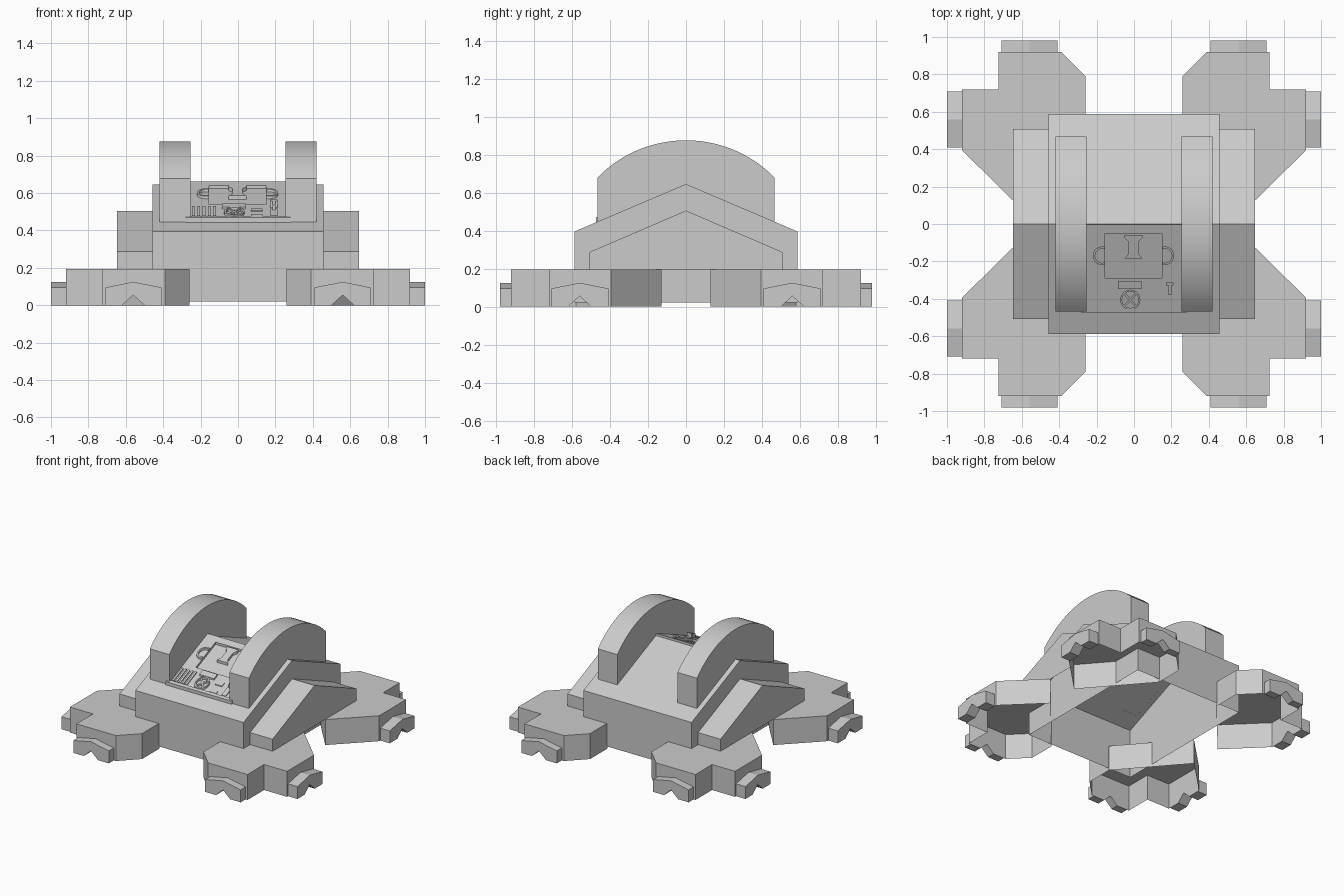
import bpy, bmesh, math

if "Cube" in bpy.data.objects:
    bpy.data.objects.remove(bpy.data.objects["Cube"])

SLOPE = 0.25 / 0.585


def roof(y):
    return 0.645 - SLOPE * abs(y)


def finish(name, bm, mirror=None):
    bmesh.ops.remove_doubles(bm, verts=bm.verts, dist=0.0001)
    bmesh.ops.recalc_face_normals(bm, faces=bm.faces)
    me = bpy.data.meshes.new(name)
    bm.to_mesh(me)
    bm.free()
    ob = bpy.data.objects.new(name, me)
    bpy.context.collection.objects.link(ob)
    if mirror:
        m = ob.modifiers.new("mirror", 'MIRROR')
        m.use_axis = mirror
        m.use_clip = False
        m.use_mirror_merge = False
    return ob


def face(bm, pts):
    bm.faces.new([bm.verts.new(p) for p in pts])


def extrude(bm, prof, a, b, put, skip=(), caps=(True, True)):
    """Sweep a 2D profile between a and b; put(u, v, w) gives the 3D point."""
    n = len(prof)
    for i in range(n):
        if i not in skip:
            p, q = prof[i], prof[(i + 1) % n]
            face(bm, [put(*p, a), put(*q, a), put(*q, b), put(*p, b)])
    for w, on in zip((a, b), caps):
        if on:
            face(bm, [put(*p, w) for p in prof])


def along_x(u, v, w):
    return (w, u, v)


# Gabled hull, open underneath
bm = bmesh.new()
extrude(bm, [(-.587, .02), (-.587, .395), (0, .645), (.587, .395), (.587, .02)],
        -.458, .458, along_x, skip=(4,))
finish("hull", bm)

# Lower gabled sponsons on both sides
bm = bmesh.new()
extrude(bm, [(-.507, .195), (-.507, .287), (0, .505), (.507, .287), (.507, .195)],
        .458, .648, along_x, skip=(4,), caps=(False, True))
finish("side_housing", bm, (True, False, False))

# Rounded covers on the roof
R, cz, half = .652, .223, math.asin(.467 / .652)
arc = [(R * math.sin(t), cz + R * math.cos(t))
       for t in (-half + 2 * half * i / 28 for i in range(29))]
prof = arc + [(.467, roof(.467)), (0, roof(0)), (-.467, roof(.467))]
bm = bmesh.new()
extrude(bm, prof, .255, .42, along_x, skip=(29, 30))
cover = finish("round_cover", bm, (True, False, False))
bpy.context.view_layer.objects.active = cover
cover.select_set(True)
bpy.ops.object.shade_smooth_by_angle(angle=math.radians(30))
cover.select_set(False)

# Four hollow feet with notched toes
TOP = .195
plan = [(.26, -.58), (.26, -.79), (.39, -.92), (.725, -.92), (.725, -.72),
        (.92, -.72), (.92, -.395), (.65, -.128)]
notch = [(.50, 0), (.56, .055), (.62, 0)]
bm = bmesh.new()
face(bm, [(x, y, TOP) for x, y in plan])
for i, (x, y) in enumerate(plan):
    x2, y2 = plan[(i + 1) % len(plan)]
    gap = []
    if i == 2:
        gap = [(u, -.92, v) for u, v in notch]
    elif i == 5:
        gap = [(.92, -u, v) for u, v in reversed(notch)]
    face(bm, [(x, y, 0)] + gap + [(x2, y2, 0), (x2, y2, TOP), (x, y, TOP)])
finish("foot", bm, (True, True, False))

toe = notch + [(.708, 0), (.708, .095), (.56, .125), (.408, .095), (.408, 0)]
bm = bmesh.new()
extrude(bm, toe, -.92, -.98, lambda u, v, w: (u, w, v), caps=(False, True))
finish("front_toe", bm, (True, True, False))
bm = bmesh.new()
extrude(bm, toe, .92, 1.0, lambda u, v, w: (w, -u, v), caps=(False, True))
finish("side_toe", bm, (True, True, False))


# Control console: parts follow the front roof slope, h is height above it
def sloped(name, outlines, h0, h1):
    bm = bmesh.new()
    for o in outlines:
        extrude(bm, o, h0, h1, lambda u, v, w: (u, v, roof(v) + w))
    return finish(name, bm)


def rect(x0, x1, y0, y1):
    return [(x0, y0), (x1, y0), (x1, y1), (x0, y1)]


def ring_pts(cx, cy, r, n=20):
    return [(cx + r * math.cos(2 * math.pi * i / n),
             cy + r * math.sin(2 * math.pi * i / n)) for i in range(n)]


P = .018
sloped("console_frame", [rect(-.255, -.155, -.29, -.05), rect(.15, .255, -.29, -.05),
                         rect(-.255, .255, -.05, -.002), rect(-.255, .255, -.46, -.29)], 0, P)
sloped("console_lip", [rect(-.28, .28, -.475, -.455)], 0, P + .008)
sloped("vent_slats", [rect(-.245 + .028 * i, -.23 + .028 * i, -.45, -.33)
                      for i in range(5)], P, P + .008)
sloped("display", [rect(-.085, .04, -.347, -.305)], P, P + .012)
sloped("switch_panel", [rect(.07, .13, -.38, -.352), rect(.07, .13, -.45, -.425)], P, P + .006)
sloped("lever_slot", [rect(.175, .21, -.45, -.36)], P, P + .008)
sloped("lever", [rect(.185, .2, -.38, -.33), rect(.17, .21, -.33, -.312)], P, P + .035)
sloped("valve_spokes", [[(-.055, -.435), (-.047, -.443), (.015, -.375), (.007, -.367)],
                        [(-.055, -.375), (-.047, -.367), (.015, -.435), (.007, -.443)]],
       P, P + .012)

# Valve wheel rim and side gauges
for name, cx, cy, r, r2 in (("valve_rim", -.02, -.405, .054, .044),
                            ("gauge_rim_left", -.17, -.17, .05, .038),
                            ("gauge_rim_right", .165, -.17, .05, .038)):
    a, b = ring_pts(cx, cy, r), ring_pts(cx, cy, r2)
    n = len(a)
    sloped(name, [[a[i], a[(i + 1) % n], b[(i + 1) % n], b[i]] for i in range(n)
                  if name == "valve_rim" or abs(a[i][0] + a[(i + 1) % n][0]) > .31],
           P, P + .014)

# Waisted handle in the recess
sloped("handle", [[(-.05, -.06), (-.05, -.075), (-.03, -.095), (-.03, -.16), (-.05, -.185),
                   (.045, -.185), (.025, -.16), (.025, -.095), (.045, -.075), (.045, -.06)]],
       0, .02)
